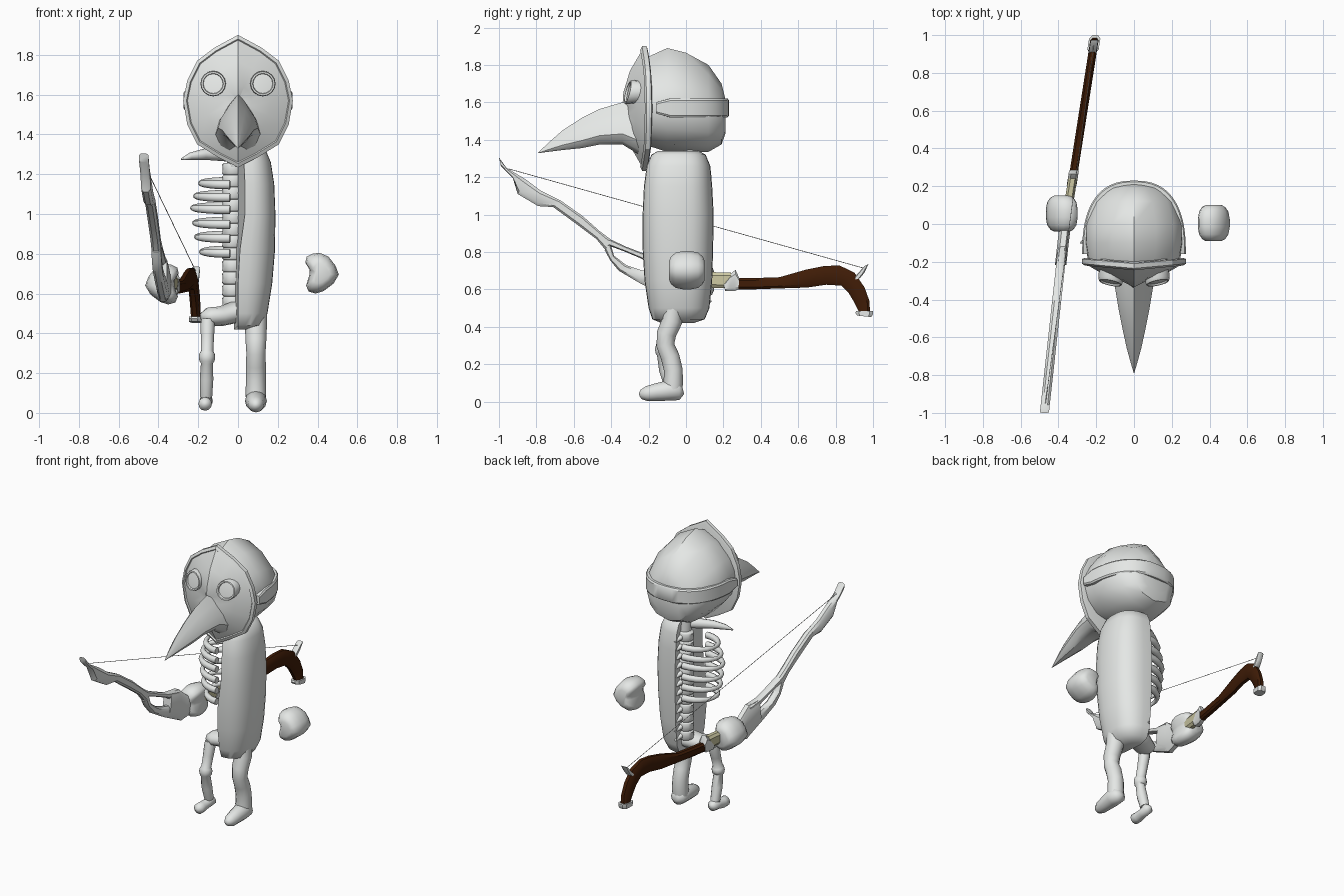
import bpy, math
from mathutils import Vector


def material(name, rgb):
    m = bpy.data.materials.new(name)
    m.diffuse_color = (*rgb, 1)
    return m


GREY = material("pale grey", (0.78, 0.8, 0.785))
WOOD = material("dark wood", (0.05, 0.0115, 0.002))
GRIP = material("beige grip", (0.6, 0.57, 0.36))


def loft(name, rings, mat=GREY, angle=40):
    """Skin a list of equal-length rings and cap the ends."""
    n, k = len(rings[0]), len(rings)
    verts = [tuple(p) for r in rings for p in r]
    faces = []
    for i in range(k - 1):
        for j in range(n):
            a, b, j2 = i * n, (i + 1) * n, (j + 1) % n
            faces.append((a + j, a + j2, b + j2, b + j))
    faces += [tuple(range(n))[::-1], tuple((k - 1) * n + j for j in range(n))]
    me = bpy.data.meshes.new(name)
    me.from_pydata(verts, [], faces)
    me.materials.append(mat)
    ob = bpy.data.objects.new(name, me)
    bpy.context.collection.objects.link(ob)
    bpy.ops.object.select_all(action='DESELECT')
    bpy.context.view_layer.objects.active = ob
    ob.select_set(True)
    bpy.ops.object.mode_set(mode='EDIT')
    bpy.ops.mesh.select_all(action='SELECT')
    bpy.ops.mesh.normals_make_consistent(inside=False)
    bpy.ops.object.mode_set(mode='OBJECT')
    bpy.ops.object.shade_smooth_by_angle(angle=math.radians(angle))
    return ob


def tube(name, pts, radii, mat=GREY, n=12, flat=1.0, up=(0, 0, 1)):
    """Round section swept along a path; flat scales it across the up axis."""
    pts = [Vector(p) for p in pts]
    rings = []
    for i, p in enumerate(pts):
        t = (pts[min(i + 1, len(pts) - 1)] - pts[max(i - 1, 0)]).normalized()
        v = t.cross(Vector(up)).normalized()
        u = v.cross(t)
        rings.append([p + radii[i] * (u * math.cos(a) + v * flat * math.sin(a))
                      for a in (2 * math.pi * j / n for j in range(n))])
    return loft(name, rings, mat, 60)


def spow(v, e):
    return math.copysign(abs(v) ** e, v)


def mirrored(half):
    """Close a half outline whose ends lie on x = 0."""
    return half + [(-x, z) for x, z in half[-2:0:-1]]


# Hood and skull: pointed sections stacked front to back
SECTION = [(0, 0), (.45, .11), (.82, .3), (.97, .45), (1, .6), (.88, .78), (.58, .93), (0, 1)]
rings = []
for y, top, hw, bot in [(-.21, 1.84, .24, 1.37), (-.1, 1.89, .26, 1.335), (0, 1.865, .257, 1.335),
                        (.12, 1.8, .215, 1.335), (.19, 1.7, .155, 1.375), (.21, 1.62, .1, 1.43)]:
    rings.append([(x * hw, y, z) for x, z in
                  mirrored([(a, top - b * (top - bot)) for a, b in SECTION])])
loft("hood", rings, angle=35)

# Head strap: flat band around the back
rings = []
for i in range(25):
    a = math.pi * i / 24
    c, s = spow(math.cos(a), .8), spow(math.sin(a), .8)
    h = .03 if i in (0, 24) else .05
    rings.append([(r * c, -.16 + (.39 + r - .275) * s, 1.57 + dz)
                  for r, dz in ((.235, -h), (.268, -h), (.275, -h + .01),
                                (.275, h - .01), (.268, h), (.235, h))])
loft("head_strap", rings, angle=35)

# Mask: rimmed shield rising to a central ridge, sides swept back
outline = mirrored([(0, 1.9), (.12, 1.835), (.205, 1.77), (.255, 1.67), (.276, 1.57),
                    (.255, 1.45), (.205, 1.35), (.1, 1.285), (0, 1.234)])


def mask_ring(s, y, ridge=0.0):
    return [(x * s, y - ridge * (1 - abs(x) / .276) + .025 * abs(x) / .276, 1.57 + (z - 1.57) * s)
            for x, z in outline]


loft("mask", [mask_ring(.95, -.205), mask_ring(1, -.21), mask_ring(1, -.235), mask_ring(.94, -.245),
              mask_ring(.92, -.238), mask_ring(.6, -.29, .01), mask_ring(.25, -.325, .01),
              mask_ring(.02, -.34)], angle=25)

# Beak: ridged taper curving down to a point
rings = []
for y, zt, zb, hw in [(-.25, 1.62, 1.32, .115), (-.34, 1.6, 1.375, .1), (-.46, 1.565, 1.375, .08),
                      (-.56, 1.515, 1.355, .06), (-.66, 1.45, 1.345, .038), (-.74, 1.38, 1.335, .016),
                      (-.79, 1.331, 1.328, .001)]:
    h = zt - zb
    rings.append([(x * hw, y, zt - d * h) for x, d in
                  mirrored([(0, 0), (.45, .25), (.85, .52), (1, .75), (.75, .92), (.4, 1), (0, .98)])])
loft("beak", rings, angle=35)

# Goggles: thin tilted frames with recessed lenses
for side in (-1, 1):
    rings = []
    for r, d in ((.06, .05), (.064, 0), (.06, -.012), (.052, -.012), (.049, -.002), (.03, -.004)):
        rings.append([(side * (.125 + r * math.cos(a)), -.3 + d + r * (.2 * math.cos(a) + .25 * math.sin(a)),
                       1.655 + r * math.sin(a)) for a in (math.tau * j / 16 for j in range(16))])
    loft("goggle", rings, angle=35)

# Solid half of the torso, wrapping further round at the back
rings = []
for z, x0, x1, y0, y1 in [(.42, 0, .05, -.13, .04), (.44, 0, .12, -.18, .1), (.5, 0, .148, -.2, .125),
                          (.65, 0, .172, -.222, .14), (.82, .01, .186, -.232, .145), (1, .035, .188, -.232, .148),
                          (1.15, .035, .182, -.225, .14), (1.26, .03, .165, -.21, .13),
                          (1.32, .02, .14, -.185, .105), (1.34, .02, .1, -.15, .07)]:
    ring = []
    for j in range(17):
        a = math.pi * (j / 16 - .5)
        xs = x0 if a < 0 else x0 + (-.02 - x0) * math.sin(a)
        ring.append((xs + (x1 - xs) * spow(math.cos(a), .75),
                     (y0 + y1) / 2 + (y1 - y0) / 2 * spow(math.sin(a), .85), z))
    rings.append(ring)
loft("half_torso", rings, angle=50)

# Spine: stacked vertebrae with rear spurs
for i in range(12):
    z = .555 + i * .061
    prof = [(-.031, .042), (-.022, .05), (0, .047), (.022, .05), (.031, .042)]
    loft("vertebra", [[(-.025 + 1.1 * r * math.cos(a), .04 + r * math.sin(a), z + d)
                       for a in (math.tau * j / 10 for j in range(10))] for d, r in prof], angle=50)
    tube("vertebra_spur", [(-.02, .07, z), (-.015, .11, z - .01), (-.01, .135, z - .02)],
         [.02, .014, .005], n=6)

# Ribs: curved bars from spine to front, thinnest at the flank
for z, w in ((1.155, .19), (1.09, .215), (1.03, .23), (.955, .22), (.885, .21), (.81, .185)):
    path, rad = [], []
    for i in range(13):
        t = math.pi * i / 12
        path.append((-.04 - (w - .04) * math.sin(t), -.04 + .13 * math.cos(t), z + .008 * math.cos(t)))
        rad.append(.012 + .011 * abs(math.cos(t)))
    tube("rib", path, rad, n=8, flat=.9)

# Collar bone, neck and pelvis
tube("collar_bone", [(.02, .02, 1.29), (-.08, -.01, 1.3), (-.17, -.05, 1.3), (-.24, -.08, 1.29),
                     (-.285, -.1, 1.275)], [.035, .034, .028, .018, .004], n=8)
tube("neck", [(-.01, .03, 1.24), (-.01, .02, 1.37)], [.045, .05], up=(0, 1, 0))
tube("pelvis", [(.05, .01, .51), (-.02, .0, .505), (-.09, -.03, .485), (-.15, -.06, .485), (-.185, -.07, .485)],
     [.05, .055, .05, .045, .018], flat=1.4)

# Bony leg
bone = [(.47, .033, -.08), (.44, .036, -.085), (.38, .033, -.1), (.31, .031, -.12), (.3, .038, -.122),
        (.28, .041, -.125), (.26, .038, -.125), (.25, .03, -.125), (.17, .034, -.11), (.08, .03, -.085)]
tube("bony_leg", [(-.152 - (.47 - z) * .02, y, z) for z, r, y in bone], [r for z, r, y in bone], up=(0, 1, 0))
tube("bony_foot", [(-.16, -.035, .065), (-.16, -.055, .06), (-.162, -.11, .05), (-.165, -.155, .045),
                   (-.165, -.19, .045), (-.165, -.21, .045)], [.01, .034, .03, .034, .034, .01])

# Fleshy leg and foot
leg = [(.5, -.07, .055), (.43, -.075, .055), (.36, -.105, .052), (.3, -.11, .048), (.24, -.085, .05),
       (.17, -.068, .05), (.1, -.068, .052), (.06, -.07, .05)]
tube("leg", [(.09, y, z) for z, y, r in leg], [r for z, y, r in leg], up=(0, 1, 0))
tube("foot", [(.09, -.015, .06), (.09, -.035, .055), (.09, -.09, .06), (.09, -.16, .05), (.09, -.21, .042),
              (.09, -.24, .038), (.09, -.25, .036)], [.02, .047, .055, .047, .04, .025, .008])

# Floating hands: rounded pads
PAD = [(.375, .8), (.41, .805), (.455, .785), (.49, .74), (.507, .695), (.48, .65), (.43, .612),
       (.39, .6), (.355, .61), (.342, .64), (.358, .69), (.36, .72), (.338, .755), (.345, .785)]
for name, sx, dx, dy, dz in (("free_hand", 1, 0, .005, 0), ("bow_hand", -1, .04, .055, -.055)):
    loft(name, [[(sx * (.42 + (x - .42) * s) + dx, y + dy, .7 + (z - .7) * s + dz) for x, z in PAD]
                for y, s in ((-.095, .5), (-.085, .72), (-.06, .92), (-.02, 1), (.02, 1), (.06, .92),
                             (.085, .72), (.095, .5))], angle=60)


# Bow: stations give top and bottom edge points, bevelled across the width
def bow_x(y):
    return -.37 + (.11 if y < -.05 else .157) * (y + .05)


def limb(name, stations, width, mat=GREY):
    rings = []
    for y1, z1, y2, z2 in stations:
        ring = []
        for f, w in ((0, -.5), (.2, -1), (.8, -1), (1, -.5), (1, .5), (.8, 1), (.2, 1), (0, .5)):
            y, z = y1 + (y2 - y1) * f, z1 + (z2 - z1) * f
            ring.append((bow_x(y) + w * width, y, z))
        rings.append(ring)
    return loft(name, rings, mat, 35)


limb("upper_limb", [(-1, 1.305, -.99, 1.26), (-.96, 1.25, -.92, 1.19), (-.86, 1.19, -.9, 1.11),
                    (-.78, 1.13, -.79, 1.045), (-.67, 1.075, -.71, 1.04), (-.55, .99, -.58, .945),
                    (-.46, .91, -.48, .87), (-.40, .865, -.43, .81)], .024)
limb("limb_upper_branch", [(-.41, .87, -.43, .84), (-.32, .828, -.33, .803), (-.22, .79, -.24, .765),
                           (-.12, .78, -.13, .7)], .024)
limb("limb_lower_branch", [(-.405, .85, -.435, .81), (-.385, .78, -.405, .755), (-.32, .73, -.36, .7),
                           (-.23, .70, -.25, .635), (-.12, .7, -.12, .57)], .024)
limb("limb_root", [(-.2, .785, -.22, .64), (-.12, .78, -.1, .56), (-.04, .71, -.02, .575),
                   (.03, .69, .03, .61)], .03)
limb("grip", [(-.02, .695, -.02, .615), (.24, .69, .24, .605)], .024, GRIP)
limb("collar", [(.2, .63, .21, .59), (.235, .68, .235, .59), (.265, .705, .26, .59),
                (.285, .66, .28, .6)], .026)
limb("lower_limb", [(.26, .66, .26, .6), (.35, .66, .36, .6), (.5, .665, .5, .605), (.64, .705, .65, .61),
                    (.74, .725, .75, .625), (.82, .728, .83, .62), (.9, .69, .87, .58), (.955, .61, .9, .53),
                    (.98, .54, .925, .48), (.985, .47, .92, .47)], .022, WOOD)
limb("limb_cap", [(1, .485, .91, .485), (1, .468, .905, .475), (.99, .452, .915, .46)], .03)
limb("string_nock", [(.93, .66, .885, .645), (.955, .69, .9, .665), (.975, .735, .955, .725)], .02)
tube("bow_string", [(bow_x(-.95), -.95, 1.245), (bow_x(.945), .945, .715)], [.0018, .0018], n=6)
